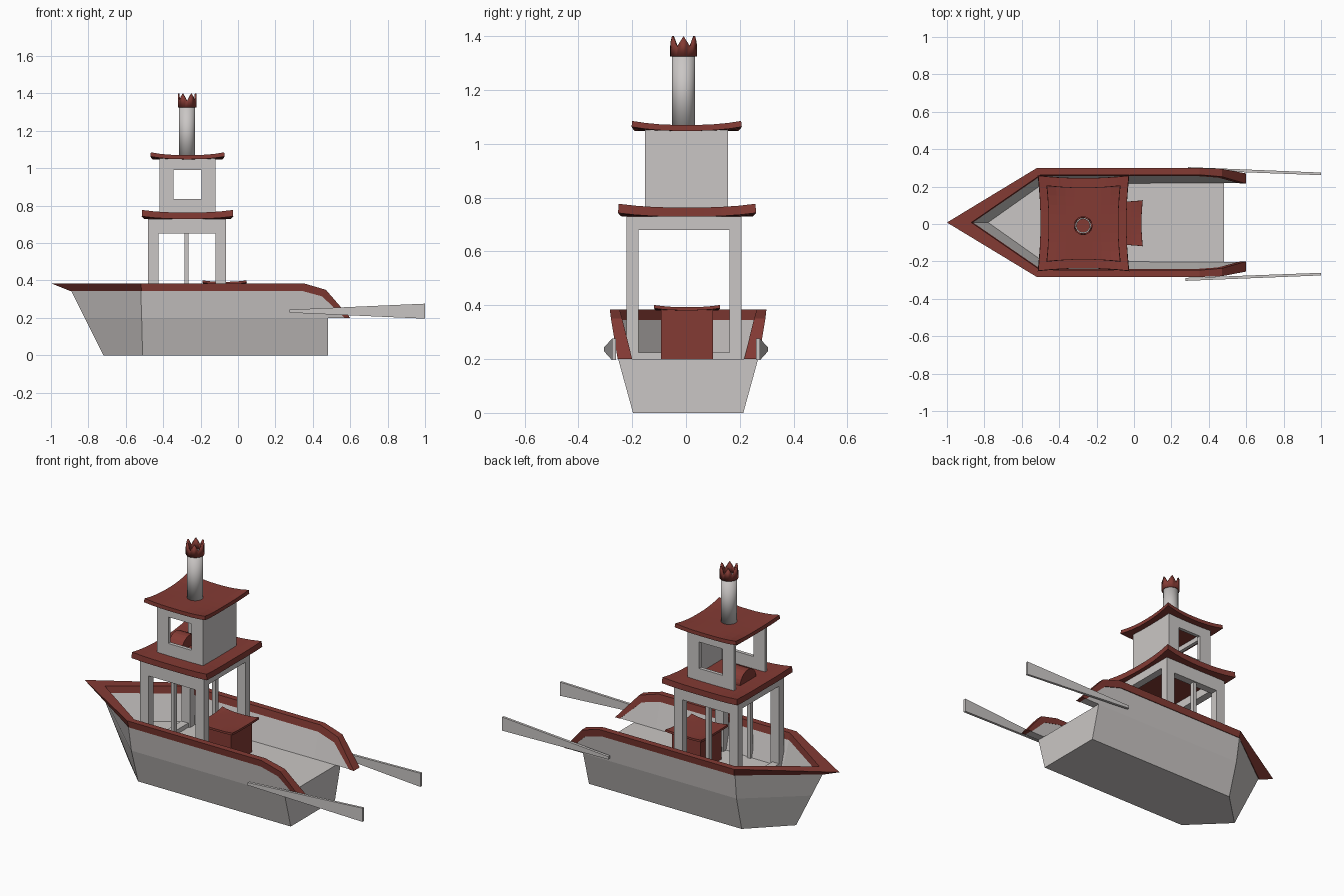
import bpy, bmesh, math

if "Cube" in bpy.data.objects:
    bpy.data.objects.remove(bpy.data.objects["Cube"])

def material(name, rgb):
    m = bpy.data.materials.new(name)
    m.diffuse_color = (*rgb, 1)
    m.use_nodes = True
    m.node_tree.nodes["Principled BSDF"].inputs["Base Color"].default_value = m.diffuse_color
    return m

GREY = material("pale grey", (0.59, 0.565, 0.555))
RED = material("brick red", (0.23, 0.043, 0.034))
CY = 0.008          # hull centre line

def finish(name, bm, mat, fix=True):
    if fix:
        bmesh.ops.recalc_face_normals(bm, faces=bm.faces[:])
    me = bpy.data.meshes.new(name)
    bm.to_mesh(me)
    bm.free()
    me.materials.append(mat)
    ob = bpy.data.objects.new(name, me)
    bpy.context.collection.objects.link(ob)
    return ob

def boxes(name, mat, dims):
    """Several boxes in one object, each x0,x1,y0,y1,z0,z1."""
    bm = bmesh.new()
    for x0, x1, y0, y1, z0, z1 in dims:
        vs = bmesh.ops.create_cube(bm, size=1)["verts"]
        for v in vs:
            v.co = (x1 if v.co.x > 0 else x0, y1 if v.co.y > 0 else y0, z1 if v.co.z > 0 else z0)
    return finish(name, bm, mat)

def loft(name, mat, half):
    """Loft sections from the bow tip to the stern, mirrored to the other side."""
    other = [[(x, -y, z) for x, y, z in s] for s in reversed(half[1:])]
    bm = bmesh.new()
    rings = [[bm.verts.new((x, y + CY, z)) for x, y, z in s] for s in other + half]
    n = len(half[0])
    for a, b in zip(rings, rings[1:]):
        for i in range(n):
            j = (i + 1) % n
            bm.faces.new((a[i], a[j], b[j], b[i]))
    bm.faces.new(rings[0])
    bm.faces.new(rings[-1])
    return finish(name, bm, mat)

def solidify(ob, t):
    m = ob.modifiers.new("thickness", "SOLIDIFY")
    m.thickness, m.offset = t, -1

def roof(name, x0, x1, y0, y1, z, thick, rise):
    """Plate with upturned, flared corners."""
    bm = bmesh.new()
    bmesh.ops.create_grid(bm, x_segments=8, y_segments=8, size=1)
    cx, cy, hx, hy = (x0 + x1) / 2, (y0 + y1) / 2, (x1 - x0) / 2, (y1 - y0) / 2
    for v in bm.verts:
        u, w = v.co.x, v.co.y
        v.co = (cx + hx * u * (0.95 + 0.05 * w * w), cy + hy * w * (0.95 + 0.05 * u * u),
                z + rise * abs(u * w) ** 2.5)
    solidify(finish(name, bm, RED, False), thick)

def tube(name, mat, r, z0, top, thick, n=24):
    """Open tube round the chimney axis; top(i) gives the upper edge height."""
    bm = bmesh.new()
    ring = []
    for i in range(n):
        a = 2 * math.pi * i / n
        x, y = -0.272 + r * math.cos(a), -0.009 + r * math.sin(a)
        ring.append((bm.verts.new((x, y, z0)), bm.verts.new((x, y, top(i)))))
    for i in range(n):
        a, b = ring[i], ring[(i + 1) % n]
        f = bm.faces.new((a[0], b[0], b[1], a[1]))
        f.smooth = True
    ob = finish(name, bm, mat, False)
    solidify(ob, thick)
    ob.data.set_sharp_from_angle(angle=math.radians(35))

# Hull below the deck
bm = bmesh.new()
low = [(0.48, -0.205), (-0.51, -0.205), (-0.72, 0), (-0.51, 0.205), (0.48, 0.205)]
high = [(0.48, -0.26), (-0.515, -0.26), (-0.82, 0), (-0.515, 0.26), (0.48, 0.26)]
lo = [bm.verts.new((x, y + CY, 0)) for x, y in low]
hi = [bm.verts.new((x, y + CY, 0.2)) for x, y in high]
bm.faces.new(lo)
bm.faces.new(hi)
for i in range(5):
    j = (i + 1) % 5
    bm.faces.new((lo[i], lo[j], hi[j], hi[i]))
finish("hull", bm, GREY)

# Bulwark: outer bottom, outer top, inner top, inner bottom
def wall(x, z):
    return [(x, 0.26, 0.2), (x, 0.26 + 0.14 * (z - 0.2), z),
            (x, 0.212 + 0.26 * (z - 0.2), z), (x, 0.212, 0.2)]
loft("bulwark", GREY, [
    [(-0.82, 0, 0.2), (-0.895, 0, 0.35), (-0.865, 0, 0.35), (-0.78, 0, 0.2)],
    [(-0.515, 0.26, 0.2), (-0.52, 0.281, 0.35), (-0.5, 0.25, 0.35), (-0.49, 0.205, 0.2)],
    wall(0.34, 0.35), wall(0.455, 0.32), wall(0.575, 0.202)])

# Red rim: outer top, inner top, inner bottom, outer bottom
loft("rim", RED, [
    [(-1, 0, 0.385), (-0.87, 0, 0.385), (-0.86, 0, 0.345), (-0.9, 0, 0.345)],
    [(-0.52, 0.291, 0.385), (-0.5, 0.255, 0.385), (-0.5, 0.248, 0.345), (-0.515, 0.284, 0.345)],
    [(0.35, 0.291, 0.385), (0.35, 0.255, 0.385), (0.34, 0.248, 0.345), (0.34, 0.285, 0.345)],
    [(0.47, 0.287, 0.35), (0.47, 0.245, 0.35), (0.45, 0.24, 0.315), (0.45, 0.281, 0.315)],
    [(0.6, 0.262, 0.2), (0.6, 0.208, 0.2), (0.57, 0.208, 0.2), (0.57, 0.262, 0.2)]])

# Lower cabin: posts, headers and sills
X0, X1, Y0, Y1 = -0.48, -0.065, -0.222, 0.206
parts = []
for ya, yb in ((Y0, Y0 + 0.045), (Y1 - 0.045, Y1)):
    parts += [(X0, X0 + 0.055, ya, yb, 0.2, 0.73), (X1 - 0.055, X1, ya, yb, 0.2, 0.73),
              (-0.287, -0.265, ya + 0.01, yb - 0.01, 0.2, 0.66),
              (X0 + 0.055, X1 - 0.055, ya, yb, 0.65, 0.73)]
for xa, xb in ((X0, X0 + 0.045), (X1 - 0.045, X1)):
    parts += [(xa, xb, Y0 + 0.045, Y1 - 0.045, 0.68, 0.73),
              (xa, xb, Y0 + 0.045, Y1 - 0.045, 0.2, 0.225)]
boxes("lower_cabin", GREY, parts)
roof("lower_roof", -0.512, -0.028, -0.25, 0.258, 0.763, 0.034, 0.014)

# Upper cabin: windows front and back, solid stern wall, open bow side
parts = [(-0.14, -0.12, -0.152, 0.157, 0.75, 1.055),
         (-0.42, -0.4, -0.132, 0.137, 1.02, 1.055)]
for ya, yb in ((-0.152, -0.132), (0.137, 0.157)):
    parts += [(-0.42, -0.345, ya, yb, 0.75, 1.055), (-0.195, -0.14, ya, yb, 0.75, 1.055),
              (-0.345, -0.195, ya, yb, 0.75, 0.835), (-0.345, -0.195, ya, yb, 0.99, 1.055)]
boxes("upper_cabin", GREY, parts)
roof("upper_roof", -0.466, -0.074, -0.2, 0.205, 1.07, 0.022, 0.015)

# Rounded red hatch inside the upper cabin
bm = bmesh.new()
ends = [[bm.verts.new((x, 0.01 + 0.075 * math.cos(math.pi * i / 12),
                       0.758 + 0.072 * math.sin(math.pi * i / 12))) for i in range(13)]
        for x in (-0.41, -0.32)]
for e in ends:
    bm.faces.new(e)
for i in range(13):
    j = (i + 1) % 13
    bm.faces.new((ends[0][i], ends[0][j], ends[1][j], ends[1][i]))
finish("round_hatch", bm, RED)

# Chimney with zigzag crown
tube("chimney", GREY, 0.043, 1.05, lambda i: 1.335, 0.008)
tube("chimney_crown", RED, 0.05, 1.325, lambda i: 1.36 + 0.04 * abs(i % 4 - 2) / 2, 0.009)

# Deck chest
boxes("chest", RED, [(-0.165, 0.02, -0.093, 0.1, 0.2, 0.388)])
roof("chest_lid", -0.19, 0.046, -0.118, 0.126, 0.393, 0.012, 0.008)

# Tapered flat oars
for name, s, x0 in (("front_oar", -1, 0.275), ("back_oar", 1, 0.29)):
    bm = bmesh.new()
    ring = [[bm.verts.new((x, s * y, 0.236 + h * k)) for y, k in
             ((yo, -1), (yo, 1), (yi, 1), (yi, -1))]
            for x, yo, yi, h in ((x0, 0.304, 0.288, 0.008), (1.0, 0.275, 0.261, 0.04))]
    bm.faces.new(ring[0])
    bm.faces.new(ring[1])
    for i in range(4):
        j = (i + 1) % 4
        bm.faces.new((ring[0][i], ring[0][j], ring[1][j], ring[1][i]))
    finish(name, bm, GREY)
